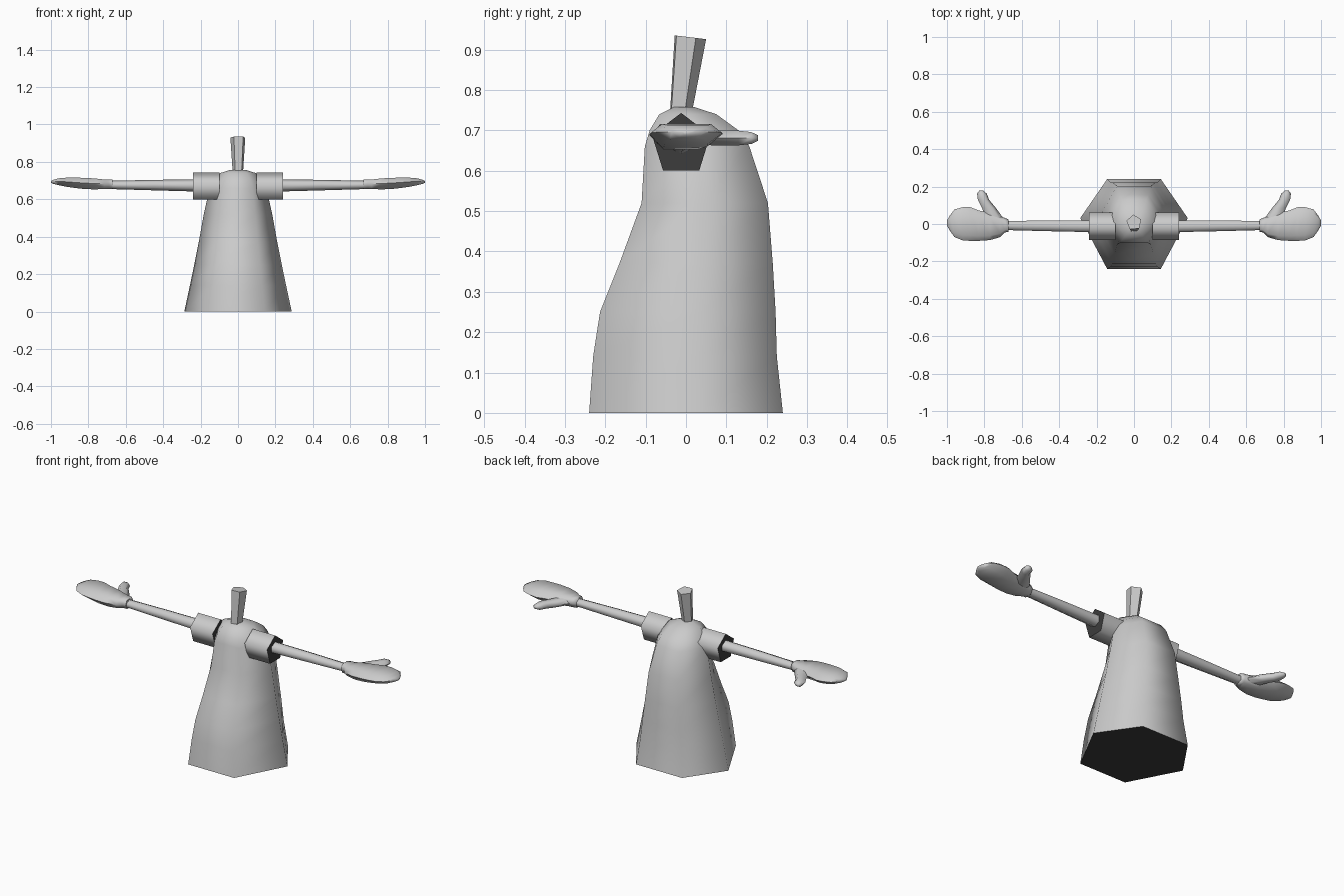
import bpy, bmesh, math

if "Cube" in bpy.data.objects:
    bpy.data.objects.remove(bpy.data.objects["Cube"])

grey = bpy.data.materials.new("light_grey")
grey.diffuse_color = (0.6, 0.6, 0.6, 1)
grey.use_nodes = True
grey.node_tree.nodes["Principled BSDF"].inputs["Base Color"].default_value = grey.diffuse_color
black = bpy.data.materials.new("soft_black")
black.diffuse_color = (0.045, 0.045, 0.045, 1)
black.use_nodes = True
black.node_tree.nodes["Principled BSDF"].inputs["Base Color"].default_value = black.diffuse_color


def loft(name, rings, angle, dark=None):
    """Skin a list of equal-length rings, cap both ends, shade by angle.
    dark is a rule on a face that picks the black material."""
    bm = bmesh.new()
    vs = [[bm.verts.new(p) for p in r] for r in rings]
    n = len(rings[0])
    for a, b in zip(vs, vs[1:]):
        for i in range(n):
            j = (i + 1) % n
            bm.faces.new((a[i], a[j], b[j], b[i]))
    bm.faces.new(vs[0][::-1])
    bm.faces.new(vs[-1])
    bmesh.ops.recalc_face_normals(bm, faces=bm.faces)
    if dark:
        for f in bm.faces:
            f.material_index = int(dark(f))
    me = bpy.data.meshes.new(name)
    bm.to_mesh(me)
    bm.free()
    me.materials.append(grey)
    me.materials.append(black)
    ob = bpy.data.objects.new(name, me)
    bpy.context.collection.objects.link(ob)
    bpy.ops.object.select_all(action='DESELECT')
    ob.select_set(True)
    bpy.context.view_layer.objects.active = ob
    bpy.ops.object.shade_smooth_by_angle(angle=math.radians(angle))
    return ob


def side_ring(s, x, cy, cz, ry, rz, n=5):
    """Ring across the x axis with one corner pointing up."""
    return [(s * x, cy + ry * math.sin(math.tau * i / n),
             cz + rz * math.cos(math.tau * i / n)) for i in range(n)]


# Hexagonal body: height, front y, back y, half width, side corner y
rows = [(0, -.24, .24, .287, .032), (.14, -.23, .225, .257, .032),
        (.25, -.213, .222, .234, .034), (.37, -.165, .215, .21, .036),
        (.52, -.11, .203, .183, .04), (.66, -.102, .157, .152, .03),
        (.70, -.09, .13, .132, .02), (.74, -.066, .075, .096, .005),
        (.758, -.03, .02, .04, -.005)]
loft("body", [[(w, m, z), (w / 2, b, z), (-w / 2, b, z),
               (-w, m, z), (-w / 2, f, z), (w / 2, f, z)]
              for z, f, b, w, m in rows], 70,
     lambda f: f.normal.z < -.9)

# Topknot: flared five-sided stalk leaning back
knot = []
for z, cy, r, slope in ((.74, -.015, .029, 0), (.931, .008, .042, -.12)):
    ring = []
    for i in range(5):
        a = math.tau * i / 5 + math.radians(95)
        dy = r * math.sin(a)
        ring.append((r * math.cos(a), cy + dy, z + slope * dy))
    knot.append(ring)
loft("topknot", knot, 60)

# Mitten sections: x, y low, y high, z bottom, z top
palm = [(.672, -.042, .025, .655, .705), (.69, -.045, .032, .655, .706),
        (.715, -.07, .042, .655, .706), (.77, -.086, .06, .653, .712),
        (.83, -.09, .072, .656, .715), (.875, -.09, .09, .661, .716),
        (.915, -.088, .09, .667, .716), (.96, -.07, .078, .676, .712),
        (.985, -.035, .045, .682, .705), (1.0, -.008, .018, .688, .698)]
# Thumb path: x, y, radius across, radius in height
thumb = [(.74, .02, .05, .02), (.775, .085, .037, .021),
         (.805, .13, .03, .021), (.813, .162, .026, .017),
         (.817, .178, .011, .008)]

for s, side in ((1, "left"), (-1, "right")):
    # Short five-sided sleeve with a dark opening
    loft(side + "_sleeve", [side_ring(s, x, -.012, .664, .076, .079)
                            for x in (.10, .24)], 75,
         lambda f: abs(f.normal.x) > .9)
    # Slim tapering arm
    loft(side + "_arm", [side_ring(s, .20, -.012, .674, .037, .033, 6),
                         side_ring(s, .45, -.01, .676, .033, .028, 6),
                         side_ring(s, .69, -.008, .677, .028, .022, 6)], 75)
    # Flattened mitten hand
    rings = []
    for x, a, b, lo, hi in palm:
        m, c, h = (lo + hi) / 2 + .002, (a + b) / 2, (b - a) / 2
        rings.append([(s * x, a, m), (s * x, c - h * .68, hi),
                      (s * x, c + h * .68, hi), (s * x, b, m),
                      (s * x, c + h * .6, lo), (s * x, c - h * .6, lo)])
    loft(side + "_hand", rings, 75)
    # Thumb
    loft(side + "_thumb", [[(s * (x + rx * math.cos(math.tau * i / 6)), y,
                             .681 + rz * math.sin(math.tau * i / 6))
                            for i in range(6)] for x, y, rx, rz in thumb], 75)
